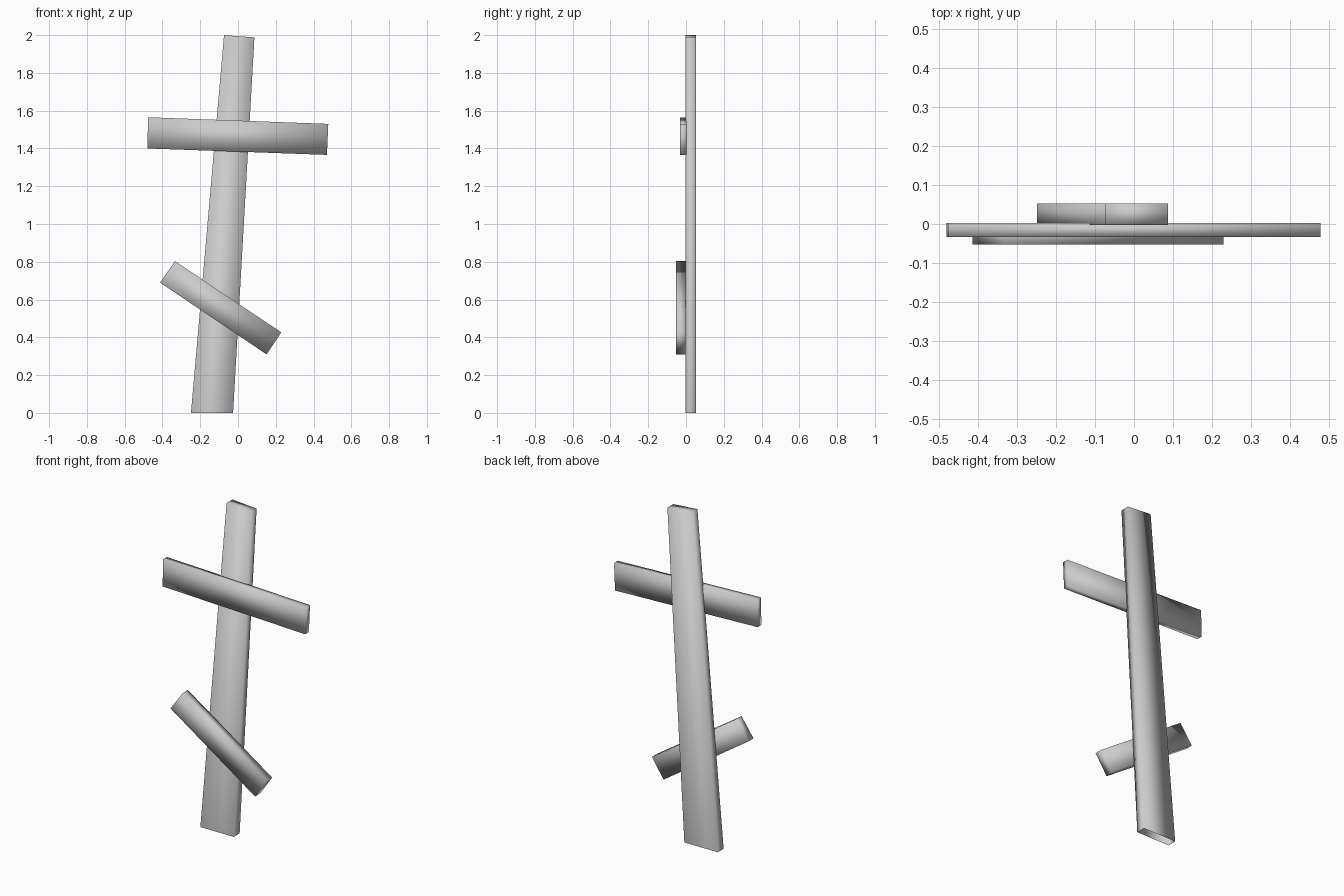
import bpy
import bmesh

if "Cube" in bpy.data.objects:
    bpy.data.objects.remove(bpy.data.objects["Cube"])


def plank(name, corners, y_front, y_back, open_bottom=False):
    """Board from a four-cornered front outline (x, z), extruded in y."""
    bm = bmesh.new()
    front = bm.faces.new([bm.verts.new((x, y_front, z)) for x, z in corners])
    ext = bmesh.ops.extrude_face_region(bm, geom=[front], use_keep_orig=True)
    for v in ext["geom"]:
        if isinstance(v, bmesh.types.BMVert):
            v.co.y = y_back
    bmesh.ops.recalc_face_normals(bm, faces=bm.faces[:])
    if open_bottom:
        bottom = [f for f in bm.faces if all(v.co.z < 0.001 for v in f.verts)]
        bmesh.ops.delete(bm, geom=bottom, context="FACES_ONLY")
    # Soft shading runs around the box edges
    for f in bm.faces:
        f.smooth = True
    mesh = bpy.data.meshes.new(name)
    bm.to_mesh(mesh)
    bm.free()
    obj = bpy.data.objects.new(name, mesh)
    bpy.context.collection.objects.link(obj)
    return obj


# Leaning, tapered upright, open where it meets the ground
plank("upright_post",
      [(-0.249, 0.0), (-0.026, 0.0), (0.087, 1.988), (-0.074, 2.0)],
      -0.003, 0.053, open_bottom=True)

# Wide upper board
plank("upper_crossbar",
      [(-0.48, 1.40), (0.471, 1.366), (0.478, 1.53), (-0.476, 1.565)],
      -0.033, 0.003)

# Slanted lower board
plank("slanted_lower_bar",
      [(-0.413, 0.69), (0.151, 0.31), (0.229, 0.426), (-0.333, 0.803)],
      -0.053, -0.002)
